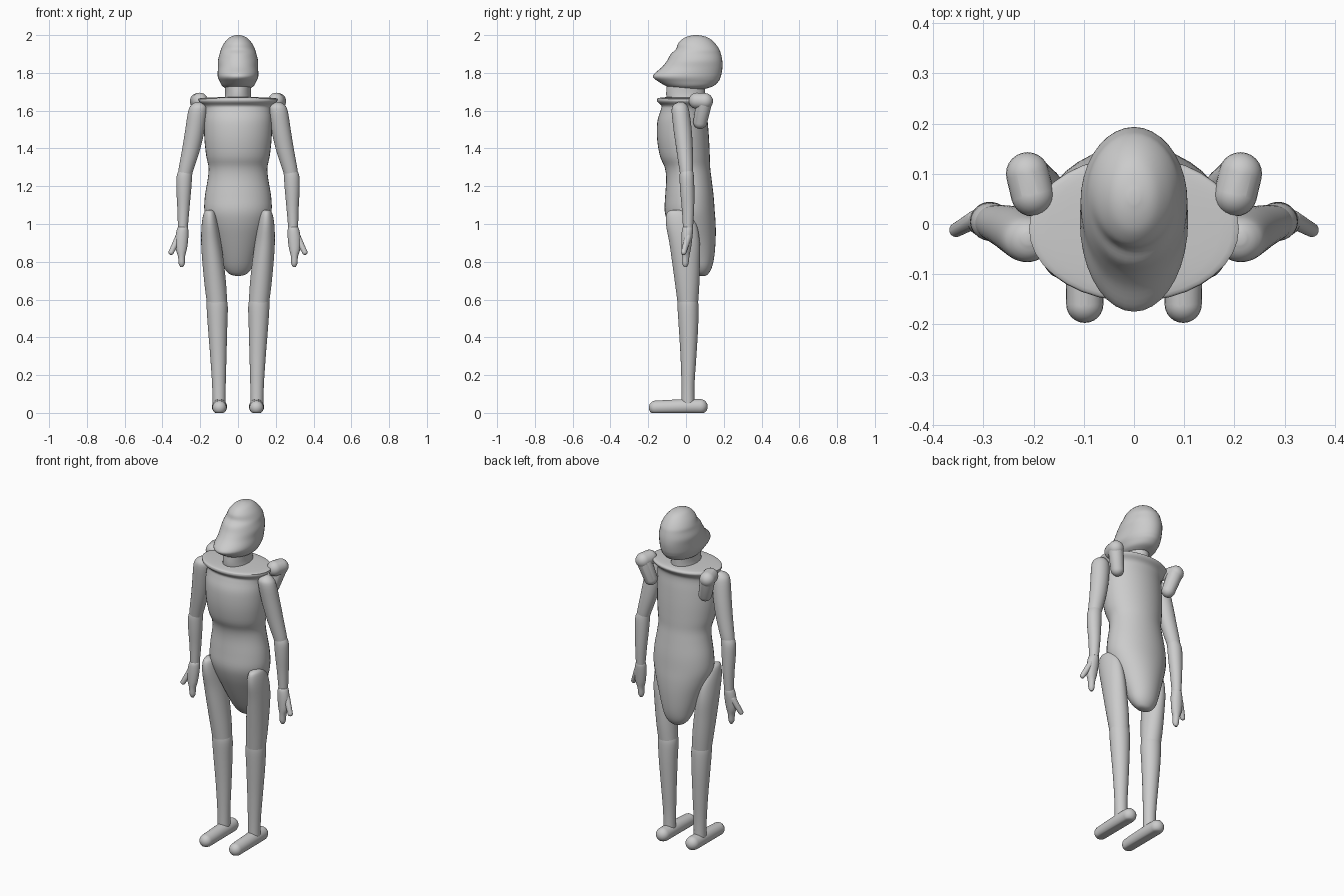
import bpy, bmesh, math
from mathutils import Vector

grey = bpy.data.materials.new("plain_grey")
grey.diffuse_color = (0.6, 0.6, 0.6, 1)


def finish(name, bm):
    bmesh.ops.recalc_face_normals(bm, faces=bm.faces)
    mesh = bpy.data.meshes.new(name)
    bm.to_mesh(mesh)
    bm.free()
    mesh.materials.append(grey)
    obj = bpy.data.objects.new(name, mesh)
    bpy.context.collection.objects.link(obj)


def spline(p0, p1, p2, p3, t):
    return [0.5 * (2 * b + (c - a) * t + (2 * a - 5 * b + 4 * c - d) * t * t
                   + (3 * b - a - 3 * c + d) * t ** 3)
            for a, b, c, d in zip(p0, p1, p2, p3)]


def loft(name, rings, side=1, sides=36, steps=4):
    """Smooth body through level ellipses (z, x centre, x radius, front y, back y)."""
    n = len(rings)
    fine = []
    for i in range(n - 1):
        q = [rings[max(0, min(n - 1, i + k))] for k in (-1, 0, 1, 2)]
        fine += [spline(*q, s / steps) for s in range(steps)]
    fine.append(rings[-1])
    bm = bmesh.new()
    loops = []
    for z, x, rx, front, back in fine:
        cy, ry = (front + back) / 2, (back - front) / 2
        loops.append([bm.verts.new((side * (x + rx * math.cos(a)), cy + ry * math.sin(a), z))
                      for a in (math.tau * k / sides for k in range(sides))])
    for a, b in zip(loops, loops[1:]):
        for k in range(sides):
            j = (k + 1) % sides
            bm.faces.new((a[k], a[j], b[j], b[k]))
    bm.faces.new(loops[0])
    bm.faces.new(loops[-1])
    finish(name, bm)


def capsule(name, ends, side=1, floor=None):
    """Hull around balls given as (x, y, z, radius), optionally cut flat below."""
    bm = bmesh.new()
    for x, y, z, r in ends:
        for i in range(13):
            lat = math.pi * (i / 12 - 0.5)
            for k in range(1 if i in (0, 12) else 24):
                lon = math.tau * k / 24
                p = Vector((math.cos(lat) * math.cos(lon), math.cos(lat) * math.sin(lon),
                            math.sin(lat))) * r + Vector((x, y, z))
                if floor is not None:
                    p.z = max(p.z, floor)
                bm.verts.new((side * p.x, p.y, p.z))
    bmesh.ops.remove_doubles(bm, verts=bm.verts, dist=0.0002)
    bmesh.ops.convex_hull(bm, input=bm.verts)
    bmesh.ops.delete(bm, geom=[v for v in bm.verts if not v.link_faces], context='VERTS')
    finish(name, bm)


# Torso from the rounded seat up to the flared shoulder rim
loft("torso", [
    (0.725, 0, 0.012, 0.075, 0.10), (0.735, 0, 0.045, 0.05, 0.117),
    (0.77, 0, 0.075, 0.02, 0.137), (0.83, 0, 0.098, -0.015, 0.15),
    (0.92, 0, 0.13, -0.06, 0.157), (1.0, 0, 0.16, -0.095, 0.157),
    (1.07, 0, 0.178, -0.113, 0.152), (1.15, 0, 0.175, -0.11, 0.146),
    (1.24, 0, 0.16, -0.105, 0.135), (1.30, 0, 0.156, -0.113, 0.128),
    (1.36, 0, 0.168, -0.138, 0.126), (1.45, 0, 0.178, -0.153, 0.122),
    (1.54, 0, 0.18, -0.152, 0.115), (1.60, 0, 0.178, -0.135, 0.108),
    (1.625, 0, 0.185, -0.13, 0.112), (1.645, 0, 0.205, -0.15, 0.13),
    (1.658, 0, 0.208, -0.154, 0.135), (1.667, 0, 0.195, -0.145, 0.125),
    (1.672, 0, 0.08, -0.10, 0.10)])

# Neck and capped head with its forward brim
loft("neck", [(1.65, 0, 0.075, -0.10, 0.10), (1.69, 0, 0.068, -0.105, 0.10),
              (1.75, 0, 0.07, -0.10, 0.10)])
loft("head", [
    (1.715, 0, 0.06, -0.06, 0.10), (1.73, 0, 0.083, -0.105, 0.145),
    (1.755, 0, 0.097, -0.148, 0.172), (1.775, 0, 0.106, -0.173, 0.182),
    (1.795, 0, 0.108, -0.168, 0.188), (1.83, 0, 0.106, -0.128, 0.193),
    (1.865, 0, 0.106, -0.10, 0.192), (1.90, 0, 0.097, -0.08, 0.185),
    (1.925, 0, 0.09, -0.053, 0.176), (1.955, 0, 0.075, -0.042, 0.155),
    (1.98, 0, 0.054, -0.018, 0.128), (1.993, 0, 0.035, 0.01, 0.10),
    (2.0, 0, 0.01, 0.04, 0.065)])

for label, s in (("left", 1), ("right", -1)):
    # Knobs behind the shoulders
    capsule(label + "_shoulder_knob",
            [(0.202, 0.058, 1.652, 0.043), (0.212, 0.10, 1.65, 0.043)], s)
    capsule(label + "_shoulder_blade",
            [(0.208, 0.095, 1.64, 0.042), (0.18, 0.075, 1.54, 0.037)], s)

    # Arm: upper arm and forearm meet at a faint elbow seam
    loft(label + "_upper_arm", [
        (1.645, 0.21, 0.012, -0.04, -0.015), (1.632, 0.21, 0.035, -0.065, 0.003),
        (1.60, 0.213, 0.05, -0.076, 0.017), (1.50, 0.228, 0.051, -0.066, 0.03),
        (1.40, 0.247, 0.048, -0.052, 0.036), (1.30, 0.272, 0.041, -0.037, 0.038),
        (1.255, 0.282, 0.036, -0.03, 0.036)], s)
    loft(label + "_forearm", [
        (1.285, 0.277, 0.036, -0.03, 0.036), (1.25, 0.284, 0.041, -0.034, 0.042),
        (1.18, 0.287, 0.039, -0.031, 0.044), (1.08, 0.289, 0.032, -0.022, 0.043),
        (0.98, 0.292, 0.026, -0.016, 0.037)], s)

    # Hand with joined fingers and a splayed thumb
    loft(label + "_hand", [
        (0.992, 0.292, 0.018, -0.008, 0.03), (0.975, 0.293, 0.029, -0.02, 0.037),
        (0.93, 0.297, 0.034, -0.024, 0.034), (0.87, 0.30, 0.03, -0.024, 0.026),
        (0.83, 0.299, 0.019, -0.022, 0.018), (0.79, 0.298, 0.016, -0.02, 0.013),
        (0.772, 0.298, 0.007, -0.01, 0.004)], s)
    capsule(label + "_thumb", [(0.315, 0.01, 0.93, 0.018), (0.354, -0.012, 0.85, 0.014)], s)

    # Leg: thigh overlaps the shin at the knee seam
    loft(label + "_thigh", [
        (1.075, 0.152, 0.01, -0.07, -0.03), (1.06, 0.15, 0.03, -0.10, 0.015),
        (1.0, 0.148, 0.044, -0.106, 0.055), (0.90, 0.142, 0.053, -0.088, 0.073),
        (0.78, 0.13, 0.057, -0.071, 0.073), (0.67, 0.119, 0.057, -0.056, 0.07),
        (0.57, 0.11, 0.053, -0.043, 0.063)], s)
    loft(label + "_shin", [
        (0.60, 0.112, 0.052, -0.044, 0.062), (0.56, 0.11, 0.056, -0.045, 0.066),
        (0.45, 0.108, 0.051, -0.038, 0.064), (0.30, 0.104, 0.043, -0.029, 0.055),
        (0.15, 0.101, 0.036, -0.024, 0.045), (0.04, 0.10, 0.034, -0.024, 0.045)], s)

    # Flat-soled foot
    capsule(label + "_foot", [(0.098, -0.16, 0.028, 0.037), (0.098, -0.01, 0.033, 0.04),
                              (0.098, 0.075, 0.033, 0.04)], s, floor=0.0)

bpy.ops.object.select_all(action='SELECT')
bpy.context.view_layer.objects.active = bpy.context.selected_objects[0]
bpy.ops.object.shade_smooth_by_angle(angle=math.radians(50))
